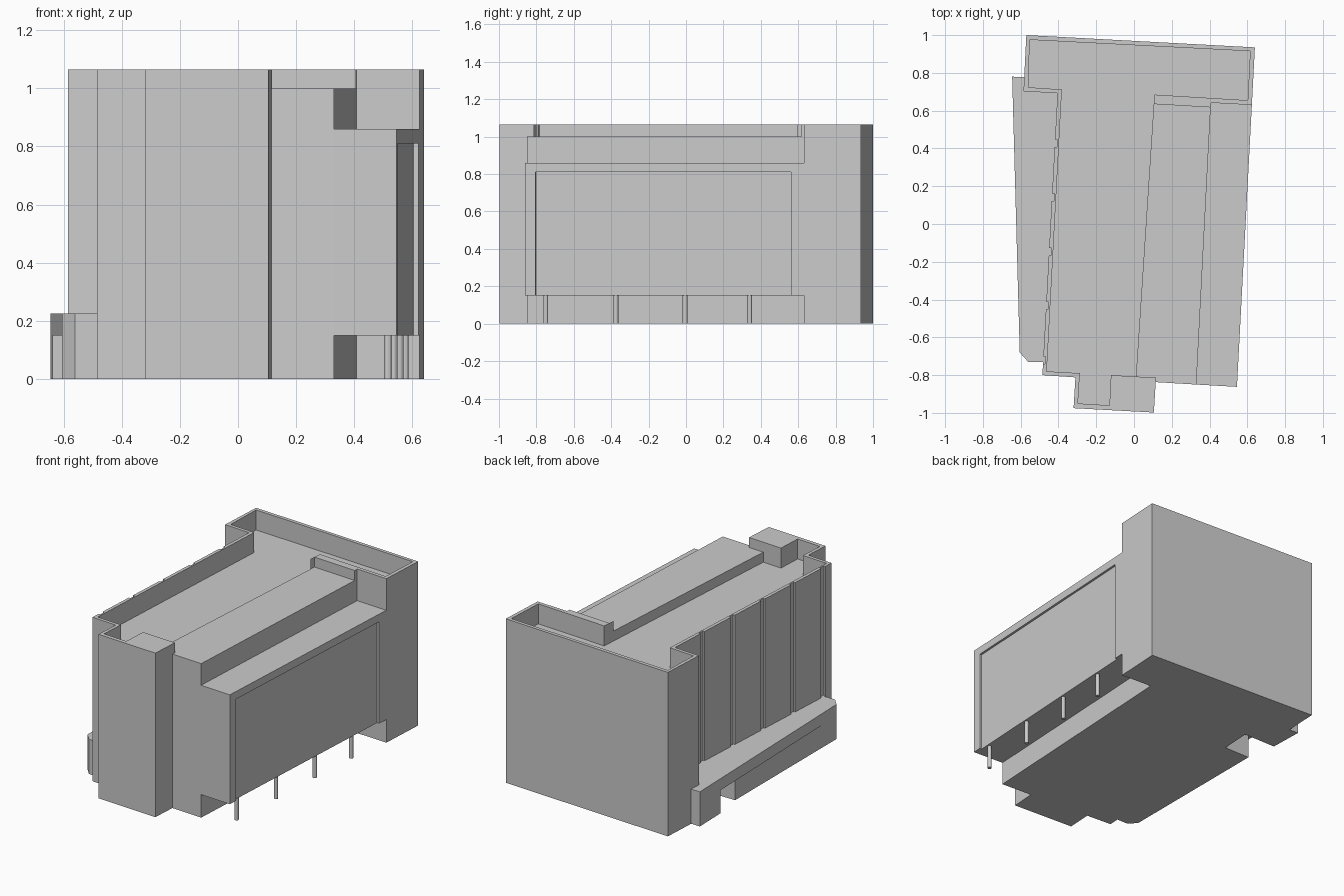
import bpy, bmesh


def prism(name, pts, z0, z1):
    """Extrude a plan outline from z0 to z1."""
    bm = bmesh.new()
    f = bm.faces.new([bm.verts.new((x, y, z0)) for x, y in pts])
    ext = bmesh.ops.extrude_face_region(bm, geom=[f])
    for v in ext["geom"]:
        if isinstance(v, bmesh.types.BMVert):
            v.co.z = z1
    bmesh.ops.recalc_face_normals(bm, faces=bm.faces)
    me = bpy.data.meshes.new(name)
    bm.to_mesh(me)
    bm.free()
    ob = bpy.data.objects.new(name, me)
    bpy.context.collection.objects.link(ob)
    return ob


def cut(ob, pts, z0, z1):
    """Subtract a prism from an object."""
    cutter = prism("cutter", pts, z0, z1)
    cutter.hide_render = True
    mod = ob.modifiers.new("cut", 'BOOLEAN')
    mod.operation = 'DIFFERENCE'
    mod.solver = 'EXACT'
    mod.object = cutter
    bpy.context.view_layer.objects.active = ob
    bpy.ops.object.modifier_apply(modifier=mod.name)
    bpy.data.objects.remove(cutter, do_unlink=True)


# main building mass, full parapet height
body = prism("main_building", [
    (-0.57, 1.0), (0.64, 0.935), (0.624, 0.63), (0.407, 0.642),
    (0.33, -0.85), (0.115, -0.837), (0.105, -0.998), (-0.32, -0.975),
    (-0.31, -0.812), (-0.485, -0.80), (-0.405, 0.692), (-0.585, 0.703)], 0, 1.065)

# sunken roof inside the parapet
cut(body, [
    (-0.552, 0.975), (0.615, 0.915), (0.602, 0.655), (0.108, 0.685),
    (0.01, -0.808), (-0.122, -0.80), (-0.13, -0.96), (-0.297, -0.95),
    (-0.287, -0.79), (-0.462, -0.78), (-0.382, 0.712), (-0.56, 0.724)], 0.935, 1.2)

# raised roof strip along the right side
cut(body, [
    (0.105, 0.635), (0.45, 0.615), (0.40, -0.95), (0.108, -0.95),
    (0.1165, -0.814), (0.0, -0.807)], 1.0, 1.2)

# vertical grooves in the left wall
for y in (0.43, 0.143, -0.145, -0.432, -0.72):
    x = -0.4425 + 0.0536 * y
    cut(body, [(x - 0.05, y - 0.02), (x + 0.011, y - 0.022),
               (x + 0.013, y + 0.018), (x - 0.05, y + 0.02)], 0.225, 1.2)

# overhanging upper floors on the right, with recessed facade
wing = prism("overhanging_wing", [
    (0.33, -0.85), (0.545, -0.862), (0.624, 0.63), (0.407, 0.642)], 0.15, 0.86)
cut(wing, [(0.5335, -0.803), (0.7, -0.812), (0.7, 0.556), (0.606, 0.562)], 0.1, 0.81)

# slim columns under the overhang
for i, y in enumerate((-0.75, -0.375, -0.005, 0.34)):
    bpy.ops.mesh.primitive_cylinder_add(
        vertices=12, radius=0.013, depth=0.15, end_fill_type='NGON',
        location=(0.556 + 0.0536 * y, y, 0.075))
    bpy.context.object.name = f"column_{i + 1}"

# low side annex: roof slab, lower room and end pier
prism("annex_roof", [
    (-0.645, 0.78), (-0.581, 0.777), (-0.585, 0.703), (-0.405, 0.692),
    (-0.481, -0.73), (-0.56, -0.73), (-0.605, -0.68)], 0.15, 0.225)
prism("annex_room", [
    (-0.605, -0.68), (-0.56, -0.73), (-0.481, -0.73),
    (-0.423, 0.36), (-0.605, 0.36)], 0, 0.15)
prism("annex_pier", [
    (-0.645, 0.78), (-0.581, 0.777), (-0.585, 0.703), (-0.405, 0.692),
    (-0.412, 0.56), (-0.639, 0.56)], 0, 0.15)
